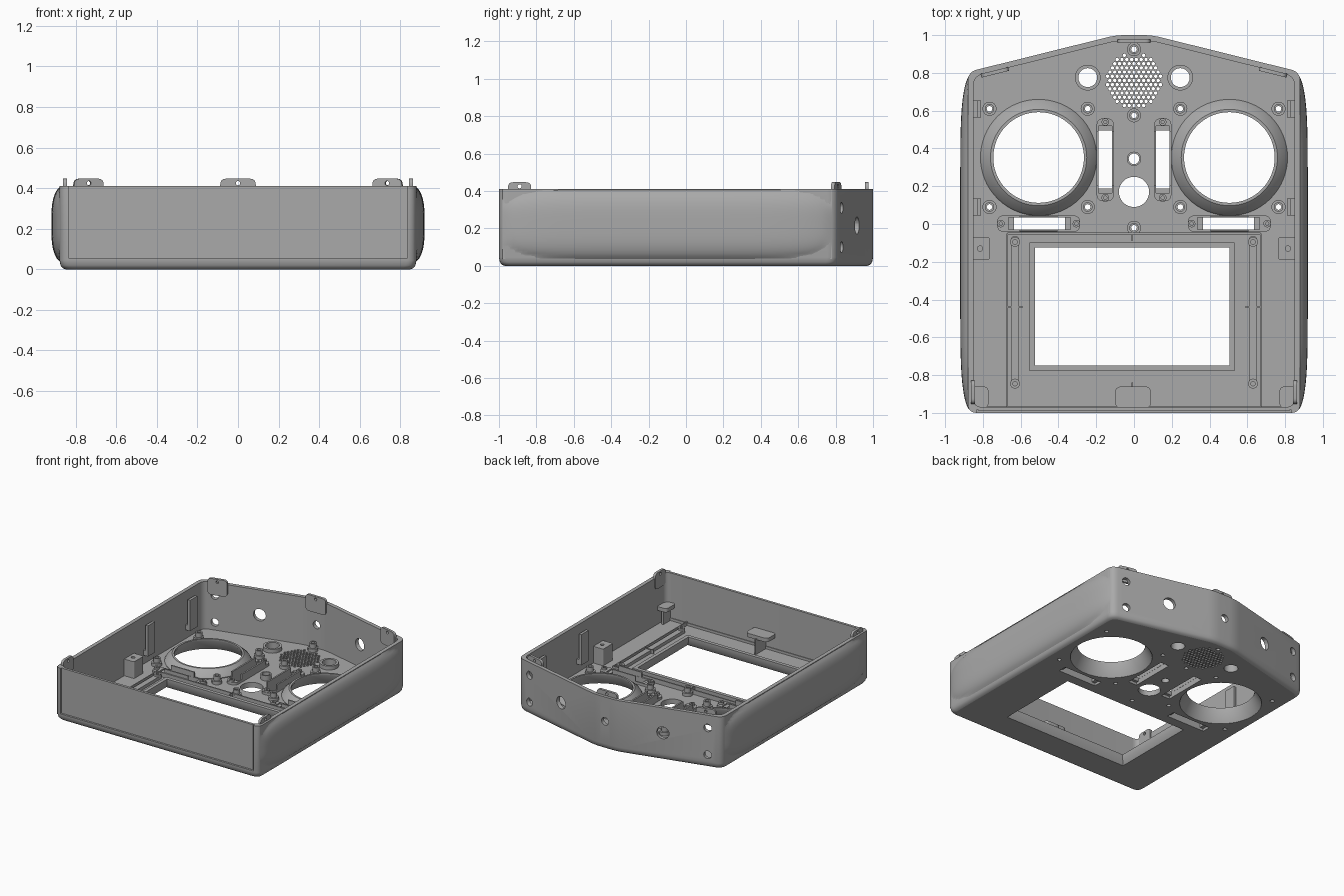
import bpy, bmesh, math
from mathutils import Matrix, Vector

if "Cube" in bpy.data.objects:
    bpy.data.objects.remove(bpy.data.objects["Cube"])

grey = bpy.data.materials.new("mid_grey")
grey.use_nodes = True
COLOUR = (0.40, 0.40, 0.40, 1)
grey.diffuse_color = COLOUR
grey.node_tree.nodes["Principled BSDF"].inputs["Base Color"].default_value = COLOUR

FLOOR, RIM, WALL = 0.04, 0.41, 0.03


# ---------- helpers ----------
def finish(obj, angle=35):
    obj.data.materials.clear()
    obj.data.materials.append(grey)
    bpy.ops.object.select_all(action='DESELECT')
    obj.select_set(True)
    bpy.context.view_layer.objects.active = obj
    bpy.ops.object.shade_smooth_by_angle(angle=math.radians(angle))
    return obj


def from_bmesh(name, bm):
    bmesh.ops.recalc_face_normals(bm, faces=bm.faces)
    mesh = bpy.data.meshes.new(name)
    bm.to_mesh(mesh)
    bm.free()
    obj = bpy.data.objects.new(name, mesh)
    bpy.context.collection.objects.link(obj)
    return obj


def circle(x, y, r, n=32):
    return [(x + r * math.cos(math.tau * i / n), y + r * math.sin(math.tau * i / n)) for i in range(n)]


def inset(poly, d):
    # moves every edge of a counter-clockwise polygon inward
    out = []
    for i, p in enumerate(poly):
        p = Vector(p)
        a = (p - Vector(poly[i - 1])).normalized()
        b = (Vector(poly[(i + 1) % len(poly)]) - p).normalized()
        na, nb = Vector((-a.y, a.x)), Vector((-b.y, b.x))
        out.append(tuple(p + (na + nb) * d / (1 + na.dot(nb))))
    return out


def rounded(poly, radius, n=6):
    # replaces each corner with an arc-like curve
    out = []
    for i, p in enumerate(poly):
        p = Vector(p)
        a = p + (Vector(poly[i - 1]) - p).normalized() * radius
        b = p + (Vector(poly[(i + 1) % len(poly)]) - p).normalized() * radius
        for k in range(n + 1):
            t = k / n
            out.append(tuple(a * (1 - t) ** 2 + p * 1.2 * t * (1 - t) + p * 0.8 * t * (1 - t) + b * t * t))
    return out


def rect(x0, x1, y0, y1, r=0.0):
    box = [(x0, y0), (x1, y0), (x1, y1), (x0, y1)]
    return rounded(box, r) if r else box


def plate(name, loops, z0, z1):
    # filled outline with holes, given thickness
    curve = bpy.data.curves.new(name, 'CURVE')
    curve.dimensions, curve.fill_mode = '2D', 'BOTH'
    curve.extrude = (z1 - z0) / 2
    for loop in loops:
        spline = curve.splines.new('POLY')
        spline.points.add(len(loop) - 1)
        for point, (x, y) in zip(spline.points, loop):
            point.co = (x, y, 0, 1)
        spline.use_cyclic_u = True
    temp = bpy.data.objects.new(name + "_outline", curve)
    bpy.context.collection.objects.link(temp)
    mesh = bpy.data.meshes.new_from_object(temp.evaluated_get(bpy.context.evaluated_depsgraph_get()))
    bpy.data.objects.remove(temp)
    mesh.transform(Matrix.Translation((0, 0, (z0 + z1) / 2)))
    obj = bpy.data.objects.new(name, mesh)
    bpy.context.collection.objects.link(obj)
    return finish(obj)


def loft(name, rings):
    # closed band through rings of (outline, height)
    bm = bmesh.new()
    rows = [[bm.verts.new((x, y, z)) for x, y in loop] for loop, z in rings]
    for a, b in zip(rows, rows[1:] + rows[:1]):
        for i in range(len(a)):
            j = (i + 1) % len(a)
            bm.faces.new((a[i], a[j], b[j], b[i]))
    return finish(from_bmesh(name, bm))


def block(name, x0, x1, y0, y1, z0, z1):
    return plate(name, [rect(x0, x1, y0, y1)], z0, z1)


def tab(name, x, y, width, turn):
    # upright fixing lug with a screw hole
    w = width / 2
    obj = plate(name, [rect(-w, w, 0.32, 0.447, 0.03), circle(0, 0.425, 0.011, 12)], -0.01, 0.01)
    obj.data.transform(Matrix.Translation((x, y, 0)) @ Matrix.Rotation(turn, 4, 'Z')
                       @ Matrix.Rotation(math.pi / 2, 4, 'X'))


# ---------- outer wall ----------
half = [(0.88, -1.0), (0.88, 0.805), (0.095, 1.0)]
body = half + [(-x, y) for x, y in reversed(half)]
SLOPE = math.atan2(0.195, 0.785)


def outline(d):
    return rounded(inset(body, d), 0.05)


profile = [(WALL, 0), (0.015, 0.006), (0.005, 0.02), (0, 0.045), (0, RIM), (WALL, RIM)]
wall = loft("outer_wall", [(outline(d), z) for d, z in profile])

# cut the switch holes and the shallow front panel recess
bm = bmesh.new()
bmesh.ops.create_cube(bm, size=1, matrix=Matrix.Translation((0, -1.485, 0.555)) @ Matrix.Diagonal((1.67, 1, 1, 1)))
ports = [(0, 0.22, 0.03)]
for s in (-1, 1):
    ports += [(s * 0.77, 0.31, 0.03), (s * 0.77, 0.10, 0.03), (s * 0.44, 0.215, 0.047)]
for x, z, r in ports:
    y = 1.0 - max(0, abs(x) - 0.095) * math.tan(SLOPE)
    turn = -math.copysign(SLOPE, x) if x else 0
    place = Matrix.Translation((x, y, z)) @ Matrix.Rotation(turn, 4, 'Z') @ Matrix.Rotation(math.pi / 2, 4, 'X')
    bmesh.ops.create_cone(bm, cap_ends=True, segments=24, radius1=r, radius2=r, depth=0.16, matrix=place)
cutter = from_bmesh("wall_cutter", bm)
cutter.hide_render = True
cut = wall.modifiers.new("openings", 'BOOLEAN')
cut.operation, cut.solver, cut.object = 'DIFFERENCE', 'EXACT', cutter
bpy.context.view_layer.objects.active = wall
bpy.ops.object.modifier_move_to_index(modifier=cut.name, index=0)
bpy.ops.object.modifier_apply(modifier=cut.name)
bpy.data.objects.remove(cutter)
finish(wall)
plate("front_panel", [rect(-0.822, 0.822, 0.062, RIM)], 0, 0.006).data.transform(
    Matrix.Translation((0, -0.984, 0)) @ Matrix.Rotation(math.pi / 2, 4, 'X'))

# ---------- floor with its openings ----------
screws = [(s * x, y) for s in (-1, 1) for x in (0.245, 0.765) for y in (0.09, 0.61)]
screws += [(0, 0.925), (0, 0.575), (0, -0.02)]
holes = [circle(x, y, 0.015, 12) for x, y in screws]
holes += [circle(0, 0.17, 0.08), circle(0, 0.345, 0.028, 20)]
screen = rect(-0.545, 0.525, -0.77, -0.105)
holes.append(screen)
for s in (-1, 1):
    holes += [circle(s * 0.505, 0.352, 0.29, 64), circle(s * 0.245, 0.775, 0.05)]
    holes.append(rect(s * 0.152 - 0.036, s * 0.152 + 0.036, 0.165, 0.52))
    holes.append(rect(s * 0.5 - 0.165, s * 0.5 + 0.165, -0.03, 0.035))
STEP = 0.0255
for row in range(-6, 7):
    for col in range(-7, 8):
        x, y = (col + row % 2 / 2) * STEP, row * STEP * 0.87
        if math.hypot(x, y) < 0.15 and math.hypot(x, y - 0.165) > 0.046:
            holes.append(circle(x, y + 0.76, 0.0095, 8))
plate("floor", [outline(WALL)] + holes, 0, FLOOR)

# ---------- screen frame and rails ----------
loft("screen_frame", [(inset(screen, d), z) for d, z in
                      [(0, 0), (-0.008, 0.04), (-0.008, 0.075), (0.02, 0.075), (0.02, 0.035)]])
block("screen_bay_rear_rib", -0.67, 0.67, -0.055, -0.045, FLOOR, 0.075)
block("screen_bay_front_rib", -0.85, 0.85, -0.972, -0.965, FLOOR, 0.06)
for s, side in ((-1, "right"), (1, "left")):
    block(side + "_bay_rib", s * 0.67 - 0.004, s * 0.67 + 0.004, -0.97, -0.05, FLOOR, 0.07)
    plate(side + "_screen_rail", [rect(s * 0.63 - 0.022, s * 0.63 + 0.022, -0.87, -0.065, 0.02)], FLOOR, 0.065)
    block(side + "_rail_tick", s * 0.63 - 0.042, s * 0.63 + 0.042, -0.443, -0.437, FLOOR, 0.07)
    for y in (-0.845, -0.095):
        plate(side + "_rail_boss", [circle(s * 0.63, y, 0.026, 20), circle(s * 0.63, y, 0.012, 12)], 0.06, 0.08)

    # stick gimbal collar
    loft(side + "_stick_collar", [(circle(s * 0.505, 0.352, r, 64), z) for r, z in
                                  [(0.292, 0), (0.308, 0.045), (0.30, 0.06), (0.255, 0.1), (0.24, 0.1), (0.24, 0.085)]])

    # trim slot frames, with a low flange and taller guide walls
    x = s * 0.152
    plate(side + "_upright_trim_flange", [rect(x - 0.046, x + 0.046, 0.12, 0.56, 0.04),
                                          rect(x - 0.036, x + 0.036, 0.165, 0.52)], FLOOR, 0.06)
    for e in (-1, 1):
        block(side + "_upright_trim_guide", x + e * 0.041 - 0.006, x + e * 0.041 + 0.006, 0.2, 0.49, FLOOR, 0.10)
    for y in (0.175, 0.507):
        block(side + "_upright_trim_stop", x - 0.036, x + 0.036, y - 0.012, y + 0.012, 0.02, 0.05)
    x = s * 0.505
    plate(side + "_level_trim_flange", [rect(x - 0.22, x + 0.22, -0.042, 0.046, 0.04),
                                        rect(s * 0.5 - 0.165, s * 0.5 + 0.165, -0.03, 0.035)], FLOOR, 0.06)
    for y in (-0.036, 0.041):
        block(side + "_level_trim_guide", x - 0.1, x + 0.1, y - 0.005, y + 0.005, FLOOR, 0.10)
    for e in (-1, 1):
        block(side + "_level_trim_stop", s * 0.5 + e * 0.15 - 0.015, s * 0.5 + e * 0.15 + 0.015, -0.03, 0.035, 0.02, 0.05)
        for bx, by in ((s * 0.152, 0.34 + e * 0.2), (x + e * 0.2, 0.002)):
            plate(side + "_trim_boss", [circle(bx, by, 0.02, 16), circle(bx, by, 0.009, 10)], FLOOR, 0.075)

    plate(side + "_button_collar", [circle(s * 0.245, 0.775, 0.068), circle(s * 0.245, 0.775, 0.05)], FLOOR, 0.07)

    # strap hooks standing off the side wall
    for y in (0.09, 0.61):
        x0, x1, x2 = sorted((s * 0.81, s * 0.83, s * 0.87))
        bar = (x0, x1) if s > 0 else (x1, x2)
        block(side + "_hook_bar", *bar, y - 0.045, y + 0.045, 0.13, 0.35)
        block(side + "_hook_foot", x0, x2, y - 0.045, y + 0.045, 0.11, 0.15)

    # side post, front corner shelf and fixing lugs
    post = s * 0.815
    plate(side + "_post", [rect(post - 0.05, post + 0.05, -0.19, -0.07, 0.012), circle(post, -0.13, 0.014, 12)], FLOOR, 0.17)
    plate(side + "_corner_shelf", [rect(s * 0.82 - 0.05, s * 0.82 + 0.05, -0.975, -0.86, 0.03)], 0.15, 0.18)
    block(side + "_corner_shelf_rib", s * 0.82 - 0.008, s * 0.82 + 0.008, -0.975, -0.88, FLOOR, 0.15)
    tab(side + "_front_lug", s * 0.853, -0.89, 0.125, math.pi / 2)
    tab(side + "_rear_lug", s * 0.737, 0.803, 0.15, -s * SLOPE)

    # bulged grip on the outside of the wall
    bm = bmesh.new()
    bmesh.ops.create_grid(bm, x_segments=64, y_segments=24, size=1)
    for v in bm.verts:
        u, w = v.co.x, v.co.y
        swell = max(0, 1 - abs(u) ** 7 - abs(w) ** 3.5)
        v.co = (s * (0.877 + 0.043 * swell ** 0.8), -0.1 + 0.88 * u, 0.222 + 0.186 * w)
    bmesh.ops.recalc_face_normals(bm, faces=bm.faces)
    if sum(f.normal.x for f in bm.faces) * s < 0:
        bmesh.ops.reverse_faces(bm, faces=bm.faces)
    mesh = bpy.data.meshes.new(side + "_grip")
    bm.to_mesh(mesh)
    bm.free()
    grip = bpy.data.objects.new(side + "_grip", mesh)
    bpy.context.collection.objects.link(grip)
    finish(grip, 60)

# ---------- central parts ----------
tab("rear_centre_lug", 0, 0.967, 0.175, 0)
plate("front_centre_shelf", [rect(-0.1, 0.09, -0.975, -0.86, 0.035)], 0.15, 0.18)
block("front_centre_shelf_rib", -0.013, -0.005, -0.975, -0.84, FLOOR, 0.16)
block("centre_rib", -0.013, -0.007, -0.09, -0.04, FLOOR, 0.08)
plate("centre_button_boss", [circle(0, 0.345, 0.038, 24), circle(0, 0.345, 0.028, 24)], FLOOR, 0.08)
for x, y in screws:
    plate("screw_flange", [circle(x, y, 0.037, 24), circle(x, y, 0.015, 12)], FLOOR, 0.065)
    plate("screw_boss", [circle(x, y, 0.025, 24), circle(x, y, 0.015, 12)], 0.06, 0.10)
